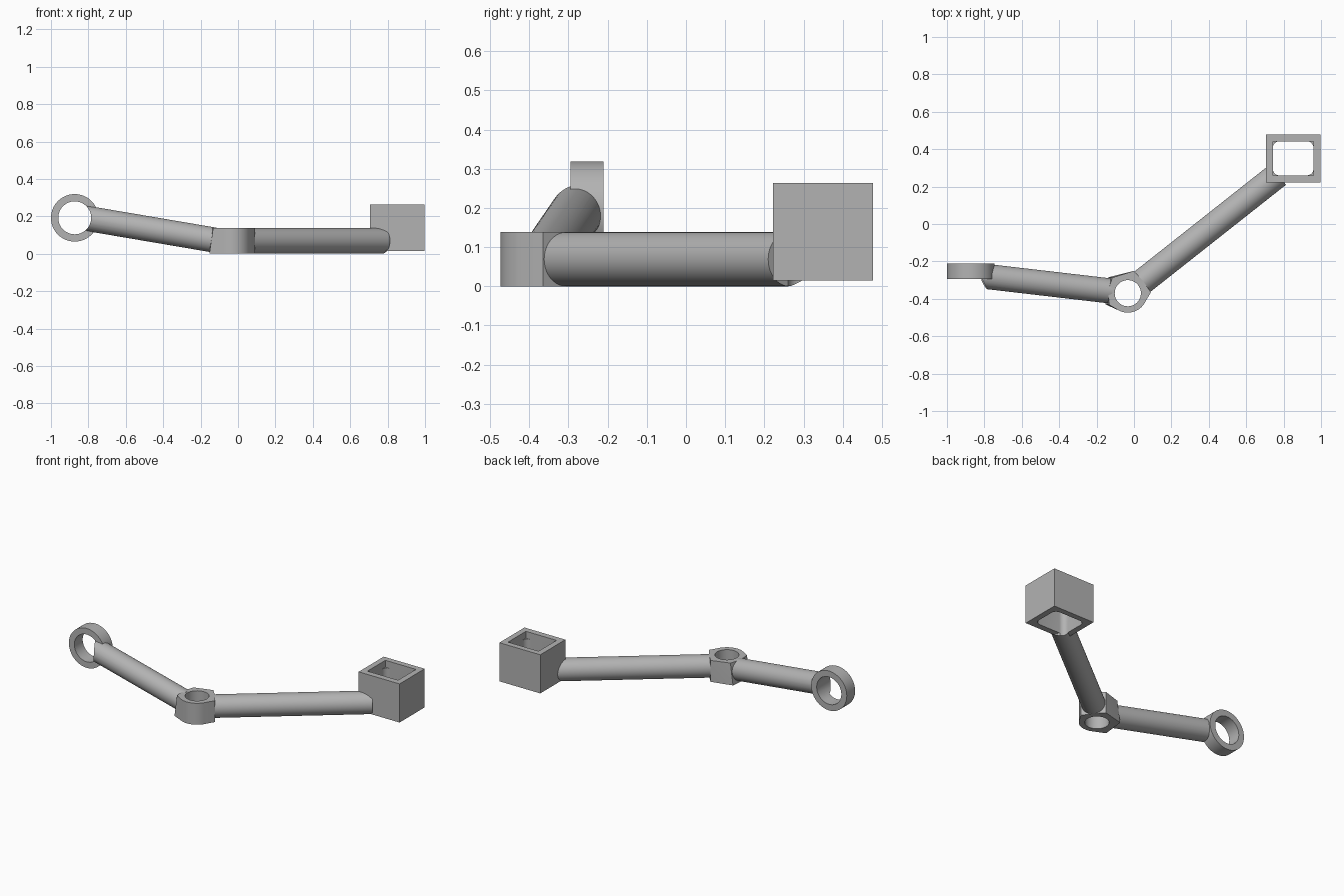
import bpy, bmesh, math
from mathutils import Vector, Matrix

old = bpy.data.objects.get("Cube")
if old:
    bpy.data.objects.remove(old, do_unlink=True)

grey = bpy.data.materials.new("Plain grey")
grey.use_nodes = True
colour = (0.45, 0.45, 0.45, 1)
grey.diffuse_color = colour
grey.node_tree.nodes["Principled BSDF"].inputs["Base Color"].default_value = colour


def finish(name, bm):
    bmesh.ops.recalc_face_normals(bm, faces=bm.faces)
    mesh = bpy.data.meshes.new(name)
    bm.to_mesh(mesh)
    bm.free()
    mesh.materials.append(grey)
    obj = bpy.data.objects.new(name, mesh)
    bpy.context.collection.objects.link(obj)
    return obj


def rod(name, start, end, radius):
    start, end = Vector(start), Vector(end)
    axis = end - start
    turn = axis.to_track_quat('Z', 'Y').to_matrix().to_4x4()
    bm = bmesh.new()
    bmesh.ops.create_cone(bm, cap_ends=True, segments=64, radius1=radius, radius2=radius,
                          depth=axis.length,
                          matrix=Matrix.Translation((start + end) / 2) @ turn)
    return finish(name, bm)


def block(name, low, high, rounding=0):
    low, high = Vector(low), Vector(high)
    bm = bmesh.new()
    bmesh.ops.create_cube(bm, size=1, matrix=Matrix.Translation((low + high) / 2)
                          @ Matrix.Diagonal((high - low).to_4d()))
    if rounding:
        upright = [e for e in bm.edges
                   if abs(e.verts[0].co.z - e.verts[1].co.z) > 0.01]
        bmesh.ops.bevel(bm, geom=upright, offset=rounding, segments=8, profile=0.5,
                        affect='EDGES')
    return finish(name, bm)


def cut(obj, *cutters):
    bpy.context.view_layer.objects.active = obj
    for cutter in cutters:
        mod = obj.modifiers.new("cut", 'BOOLEAN')
        mod.operation = 'DIFFERENCE'
        mod.solver = 'EXACT'
        mod.object = cutter
        bpy.ops.object.modifier_apply(modifier=mod.name)


hub_centre = Vector((-0.033, -0.37, 0))
hub_height = 0.138
ring_x, ring_z = -0.873, 0.192
long_dir = Vector((0.785, 0.62, 0)).normalized()
short_dir = Vector((-0.99, 0.115, 0)).normalized()

# Hub: round boss blended into a flat pad for each arm
bm = bmesh.new()
for z, reach in ((0, 0.112), (hub_height, 0.092)):
    level = hub_centre + Vector((0, 0, z))
    for i in range(64):
        a = math.tau * i / 64
        bm.verts.new(level + 0.104 * Vector((math.cos(a), math.sin(a), 0)))
    for direction, distance in ((long_dir, 0.1), (short_dir, reach)):
        side = Vector((-direction.y, direction.x, 0))
        for s in (-1, 1):
            bm.verts.new(level + direction * distance + side * 0.073 * s)
bmesh.ops.convex_hull(bm, input=bm.verts)
bmesh.ops.dissolve_limit(bm, angle_limit=0.01, verts=bm.verts, edges=bm.edges)
hub = finish("centre_hub", bm)

# Arms
short_arm = rod("short_arm", (-0.125, -0.358, 0.073), (-0.82, -0.277, 0.191), 0.067)
long_arm = rod("long_arm", hub_centre + long_dir * 0.09 + Vector((0, 0, 0.069)),
               (0.77, 0.264, 0.069), 0.069)

# End ring and square socket
ring = rod("end_ring", (ring_x, -0.295, ring_z), (ring_x, -0.21, ring_z), 0.127)
socket = block("square_socket", (0.705, 0.222, 0.015), (0.997, 0.478, 0.264))

# Openings
hub_bore = rod("hub_bore", hub_centre - Vector((0, 0, 0.1)),
               hub_centre + Vector((0, 0, 0.3)), 0.07)
ring_bore = rod("ring_bore", (ring_x, -0.6, ring_z), (ring_x, 0, ring_z), 0.088)
pocket = block("pocket", (0.742, 0.26, -0.1), (0.96, 0.442, 0.4), 0.035)
pocket_mouth = block("pocket_mouth", (0.742, 0.26, 0.22), (0.96, 0.442, 0.4))
cut(hub, hub_bore)
cut(ring, ring_bore)
cut(short_arm, ring_bore)
cut(socket, pocket, pocket_mouth)
cut(long_arm, pocket)
for helper in (hub_bore, ring_bore, pocket, pocket_mouth):
    bpy.data.objects.remove(helper, do_unlink=True)

# Smooth rounded surfaces, keep edges sharp
for obj in (hub, short_arm, long_arm, ring, socket):
    bpy.ops.object.select_all(action='DESELECT')
    obj.select_set(True)
    bpy.context.view_layer.objects.active = obj
    bpy.ops.object.shade_smooth_by_angle(angle=math.radians(30))
